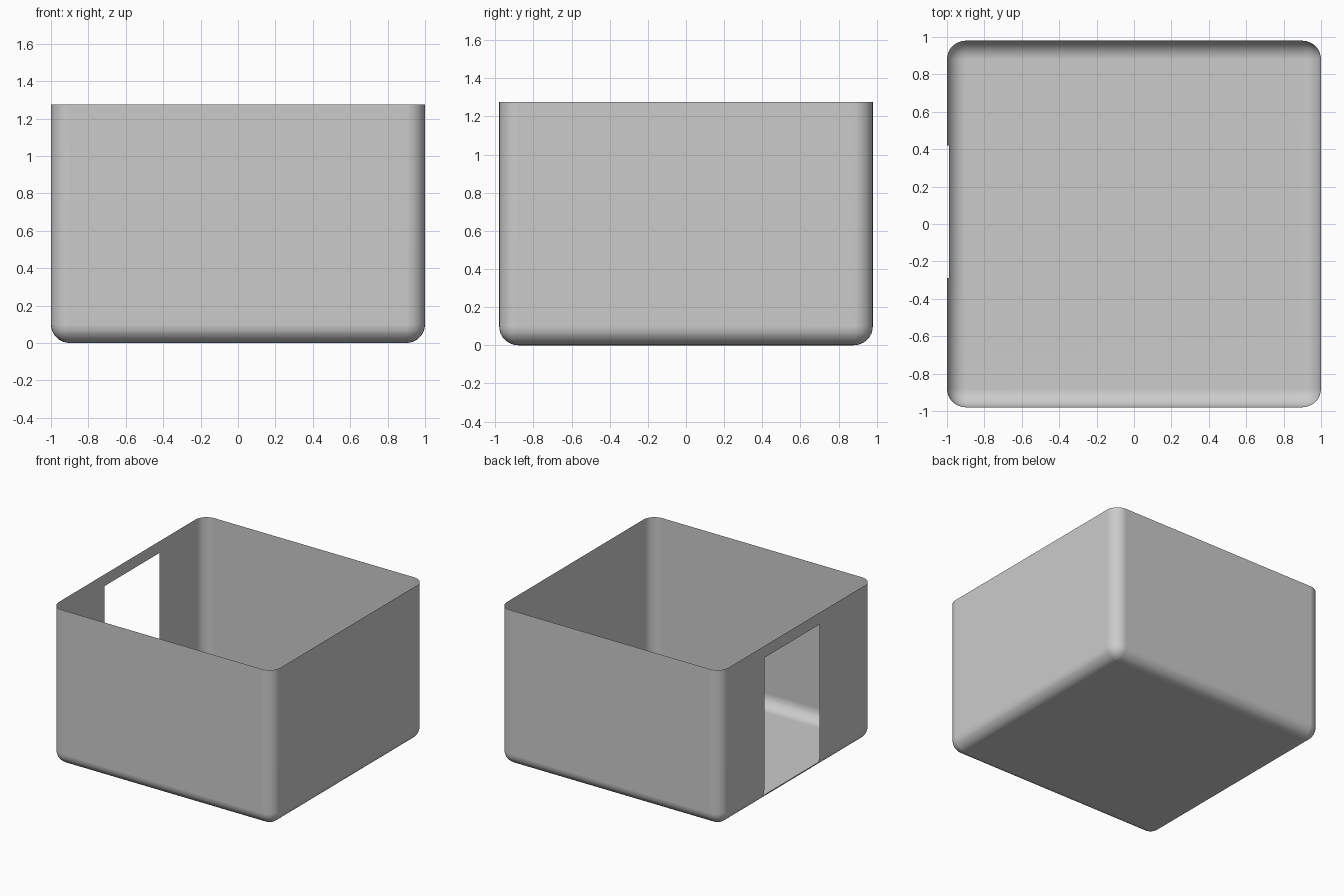
import bpy, bmesh
from mathutils import Vector

if "Cube" in bpy.data.objects:
    bpy.data.objects.remove(bpy.data.objects["Cube"])

WIDTH, DEPTH, HEIGHT, RADIUS = 2.0, 1.96, 1.275, 0.1
DOOR_Y = (-0.29, 0.42)
DOOR_Z = (0.055, 1.18)


def slice_mesh(bm, point, normal, clear=False):
    geom = bm.verts[:] + bm.edges[:] + bm.faces[:]
    bmesh.ops.bisect_plane(bm, geom=geom, dist=1e-5, plane_co=point,
                           plane_no=normal, clear_outer=clear)


# Rounded block, taller than needed, trimmed to leave an open top
bm = bmesh.new()
bmesh.ops.create_cube(bm, size=1)
tall = HEIGHT + 0.5
for v in bm.verts:
    v.co = Vector((v.co.x * WIDTH, v.co.y * DEPTH, (v.co.z + 0.5) * tall))
bmesh.ops.bevel(bm, geom=bm.edges[:], offset=RADIUS, offset_type='OFFSET',
                segments=8, profile=0.5, affect='EDGES')
slice_mesh(bm, (0, 0, HEIGHT), (0, 0, 1), clear=True)

# Doorway in the left wall
for y in DOOR_Y:
    slice_mesh(bm, (0, y, 0), (0, 1, 0))
for z in DOOR_Z:
    slice_mesh(bm, (0, 0, z), (0, 0, 1))
opening = []
for f in bm.faces:
    c = f.calc_center_median()
    if (c.x < -WIDTH / 2 + RADIUS and DOOR_Y[0] < c.y < DOOR_Y[1]
            and DOOR_Z[0] < c.z < DOOR_Z[1]):
        opening.append(f)
bmesh.ops.delete(bm, geom=opening, context='FACES')

# Single-sheet shell with smooth rounded edges
mesh = bpy.data.meshes.new("open_box_shell")
bm.to_mesh(mesh)
bm.free()
shell = bpy.data.objects.new("open_box_shell", mesh)
bpy.context.collection.objects.link(shell)
bpy.context.view_layer.objects.active = shell
shell.select_set(True)
bpy.ops.object.shade_smooth_by_angle()
normals = shell.modifiers.new("even_shading", 'WEIGHTED_NORMAL')
normals.keep_sharp = True
